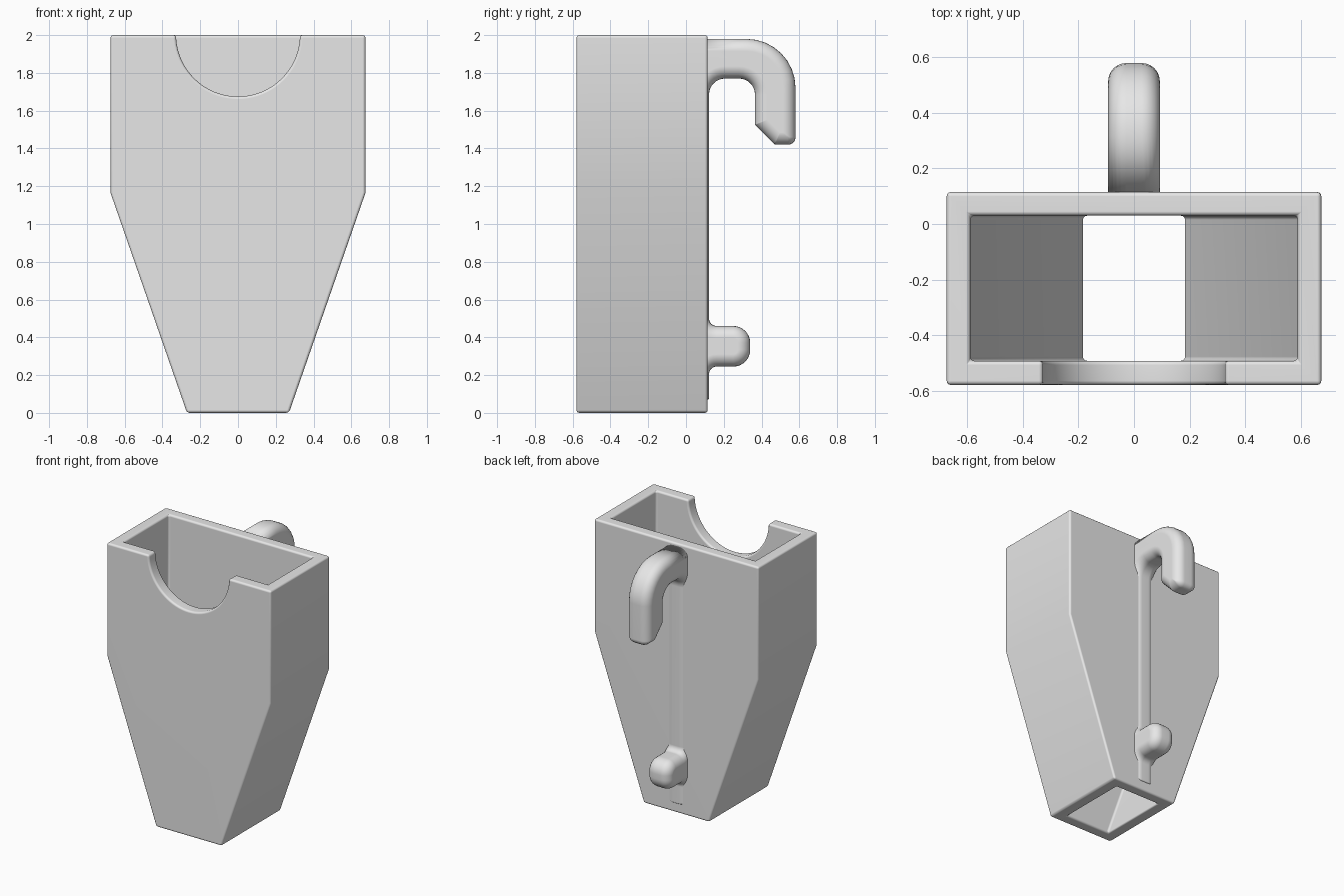
import bpy, bmesh, math
from mathutils import Vector, Matrix

cube = bpy.data.objects.get("Cube")
if cube:
    bpy.data.objects.remove(cube, do_unlink=True)

grey = bpy.data.materials.new("light_grey")
grey.use_nodes = True
grey.diffuse_color = (0.8, 0.8, 0.8, 1)
grey.node_tree.nodes["Principled BSDF"].inputs["Base Color"].default_value = (0.8, 0.8, 0.8, 1)


def make_object(name, bm):
    bmesh.ops.recalc_face_normals(bm, faces=bm.faces)
    mesh = bpy.data.meshes.new(name)
    bm.to_mesh(mesh)
    bm.free()
    mesh.materials.append(grey)
    ob = bpy.data.objects.new(name, mesh)
    bpy.context.collection.objects.link(ob)
    return ob


def prism(name, half, y0, y1):
    """Mirror a half outline (x, z) and extrude it along y."""
    outline = half + [(-x, z) for x, z in reversed(half)]
    bm = bmesh.new()
    front = [bm.verts.new((x, y0, z)) for x, z in outline]
    back = [bm.verts.new((x, y1, z)) for x, z in outline]
    bm.faces.new(front)
    bm.faces.new(back)
    n = len(outline)
    for i in range(n):
        j = (i + 1) % n
        bm.faces.new((front[i], front[j], back[j], back[i]))
    return make_object(name, bm)


# Tapered holder body, open at top and bottom
body = prism("holder_body", [(0.27, 0), (0.675, 1.165), (0.675, 2)], -0.58, 0.115)
cavity = prism("cavity_cutter", [(0.145, -0.1), (0.59, 1.18), (0.59, 2.2)], -0.493, 0.03)

# Round notch in the upper front wall
bm = bmesh.new()
bmesh.ops.create_cone(bm, cap_ends=True, segments=80, radius1=0.328, radius2=0.328, depth=0.4,
                      matrix=Matrix.Translation((0, -0.55, 2.003)) @ Matrix.Rotation(math.pi / 2, 4, 'X'))
notch = make_object("notch_cutter", bm)

for cutter in (cavity, notch):
    cutter.hide_render = True
    mod = body.modifiers.new("cut", 'BOOLEAN')
    mod.operation = 'DIFFERENCE'
    mod.solver = 'EXACT'
    mod.object = cutter
bevel = body.modifiers.new("soft_edges", 'BEVEL')
bevel.width = 0.015
bevel.segments = 3
bevel.limit_method = 'ANGLE'
bevel.angle_limit = math.radians(30)

# Apply the cuts, then keep the creases between big panels crisp
bpy.context.view_layer.update()
evaluated = body.evaluated_get(bpy.context.evaluated_depsgraph_get())
mesh = bpy.data.meshes.new_from_object(evaluated)
body.modifiers.clear()
body.data = mesh
for cutter in (cavity, notch):
    bpy.data.objects.remove(cutter, do_unlink=True)
bm = bmesh.new()
bm.from_mesh(mesh)
for f in bm.faces:
    f.smooth = True
for e in bm.edges:
    if len(e.link_faces) == 2 and min(f.calc_area() for f in e.link_faces) > 0.03:
        e.smooth = e.calc_face_angle(0) < 0.1
bm.to_mesh(mesh)
bm.free()


def weighted(ob):
    mod = ob.modifiers.new("even_shading", 'WEIGHTED_NORMAL')
    mod.keep_sharp = True


weighted(body)

# Side outline of the rear strip with peg and hook: (y, z, corner radius)
CORNERS = [(0.035, 0.07, 0), (0.122, 0.07, 0.01), (0.122, 0.245, 0.04), (0.34, 0.245, 0.09),
           (0.34, 0.46, 0.09), (0.122, 0.46, 0.04), (0.122, 1.77, 0.085), (0.365, 1.77, 0.085),
           (0.365, 1.525, 0.01), (0.47, 1.42, 0.02), (0.58, 1.42, 0.04), (0.58, 1.98, 0.26),
           (0.035, 1.98, 0)]


def rounded_outline(inset, steps=8):
    """Inset every edge but the hidden back one, then round the corners."""
    pts = [Vector(c[:2]) for c in CORNERS]
    n = len(pts)
    dirs = [(pts[(i + 1) % n] - pts[i]).normalized() for i in range(n)]
    left = [Vector((-d.y, d.x)) for d in dirs]
    shift = [inset] * (n - 1) + [0]
    result = []
    for i in range(n):
        d0, d1, n0, n1 = dirs[i - 1], dirs[i], left[i - 1], left[i]
        s0, s1 = shift[i - 1], shift[i]
        cross = d0.x * d1.y - d0.y * d1.x
        turn = math.atan2(cross, d0.dot(d1))
        # Intersection of the two shifted edges
        gap = n1 * s1 - n0 * s0
        p = pts[i] + n0 * s0 + d0 * ((gap.x * d1.y - gap.y * d1.x) / cross)
        if CORNERS[i][2] == 0:
            result.append(p)
            continue
        side = 1 if turn > 0 else -1
        r = max(CORNERS[i][2] - side * inset, 0.004)
        start = p - d0 * (r * math.tan(abs(turn) / 2))
        centre = start + n0 * (r * side)
        for k in range(steps + 1):
            result.append(centre + Matrix.Rotation(turn * k / steps, 2) @ (start - centre))
    return result


# Rear mount swept across x with fully rounded flanks
half_width, flank, rings = 0.093, 0.065, 6
sections = []
for side in (-1, 1):
    angles = [k / rings * math.pi / 2 for k in range(rings + 1)]
    for a in (reversed(angles) if side < 0 else angles):
        sections.append((side * (half_width - flank + flank * math.sin(a)), flank * (1 - math.cos(a))))
bm = bmesh.new()
loops = [[bm.verts.new((x, p.x, p.y)) for p in rounded_outline(inset)] for x, inset in sections]
for a, b in zip(loops, loops[1:]):
    for i in range(len(a)):
        j = (i + 1) % len(a)
        bm.faces.new((a[i], a[j], b[j], b[i]))
bm.faces.new(loops[0])
bm.faces.new(loops[-1])
for f in bm.faces:
    f.smooth = True
mount = make_object("rear_hook_and_peg", bm)
weighted(mount)
